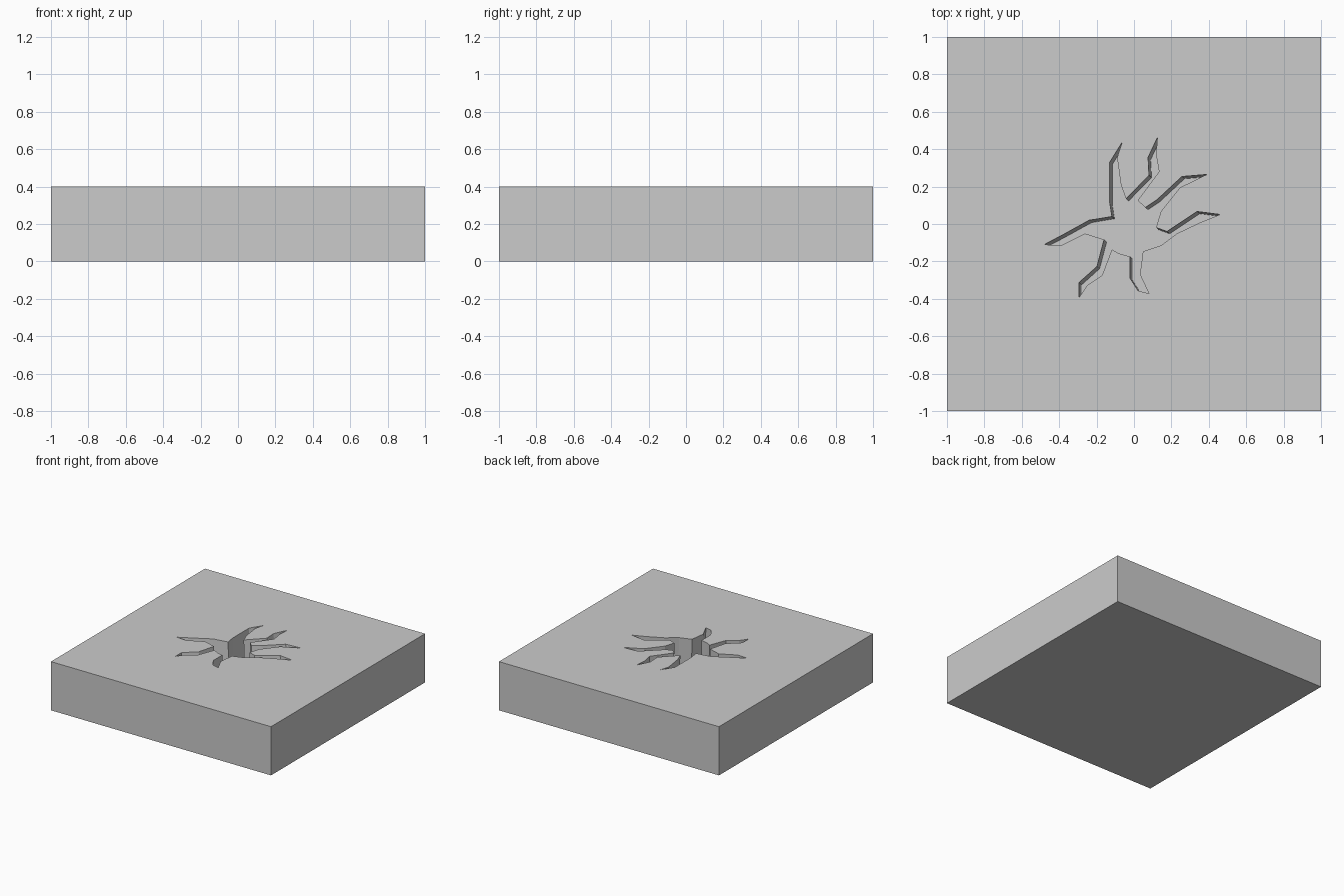
import bpy, bmesh
from mathutils import Vector

if "Cube" in bpy.data.objects:
    bpy.data.objects.remove(bpy.data.objects["Cube"])

TOP, DEPTH = 0.4, 0.25
LEAN = Vector((0.014, -0.012, -DEPTH))   # the crack walls lean slightly

# Outline of the star-shaped crack on the top face
OUTLINE = [
    (-.48, -.11), (-.385, -.06), (-.24, .02), (-.118, .04),
    (-.13, .115), (-.13, .33), (-.064, .436), (-.09, .355), (-.07, .21), (-.043, .135),
    (.08, .26), (.075, .356), (.125, .462), (.118, .37), (.134, .28), (.02, .126),
    (.06, .088), (.123, .13), (.256, .254), (.39, .265), (.246, .195), (.144, .067),
    (.118, -.019), (.176, -.04), (.337, .067), (.46, .051), (.353, .008), (.23, -.051),
    (.144, -.115), (.048, -.147), (.032, -.27), (.08, -.372), (.021, -.356), (-.021, -.29),
    (-.021, -.174), (-.08, -.158), (-.118, -.136), (-.171, -.275), (-.251, -.329),
    (-.294, -.393), (-.294, -.313), (-.198, -.227), (-.16, -.083), (-.262, -.051),
    (-.39, -.115),
]


def new_object(name, bm):
    bmesh.ops.recalc_face_normals(bm, faces=bm.faces)
    mesh = bpy.data.meshes.new(name)
    bm.to_mesh(mesh)
    bm.free()
    obj = bpy.data.objects.new(name, mesh)
    bpy.context.collection.objects.link(obj)
    return obj


# Square slab
bm = bmesh.new()
bmesh.ops.create_cube(bm, size=1)
bmesh.ops.scale(bm, vec=(2, 2, TOP), verts=bm.verts)
bmesh.ops.translate(bm, vec=(0, 0, TOP / 2), verts=bm.verts)
slab = new_object("cracked_slab", bm)

# Crack cutter: outline swept down along the lean, starting above the surface
bm = bmesh.new()
start = Vector((0, 0, TOP)) - LEAN * 0.2
face = bm.faces.new([bm.verts.new(Vector((x, y, 0)) + start) for x, y in OUTLINE])
ext = bmesh.ops.extrude_face_region(bm, geom=[face], use_keep_orig=True)
bmesh.ops.translate(bm, vec=LEAN * 1.2,
                    verts=[v for v in ext["geom"] if isinstance(v, bmesh.types.BMVert)])
cutter = new_object("crack_cutter", bm)
cutter.hide_render = True

# Carve the crack and discard the cutter
mod = slab.modifiers.new("crack", "BOOLEAN")
mod.operation = "DIFFERENCE"
mod.solver = "EXACT"
mod.object = cutter
bpy.context.view_layer.objects.active = slab
slab.select_set(True)
bpy.ops.object.modifier_apply(modifier=mod.name)
bpy.data.objects.remove(cutter, do_unlink=True)
